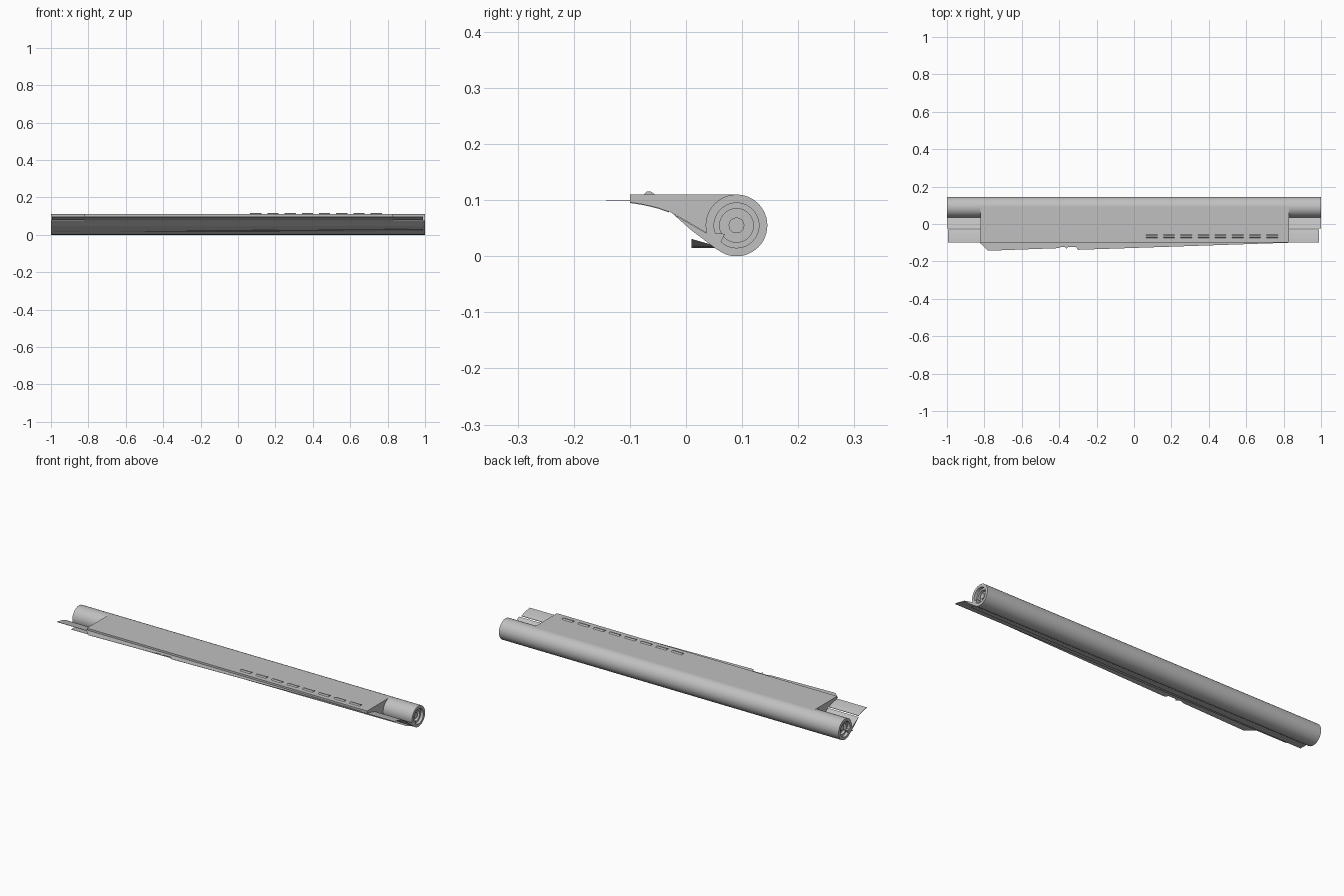
import bpy, bmesh, math

cube = bpy.data.objects.get("Cube")
if cube:
    bpy.data.objects.remove(cube, do_unlink=True)

grey = bpy.data.materials.new("light_grey")
grey.use_nodes = True
COLOUR = (0.53, 0.53, 0.53, 1)
grey.diffuse_color = COLOUR
grey.node_tree.nodes["Principled BSDF"].inputs["Base Color"].default_value = COLOUR

CY, CZ, R = 0.09, 0.055, 0.055


def finish(name, bm, smooth=False):
    bmesh.ops.recalc_face_normals(bm, faces=bm.faces)
    me = bpy.data.meshes.new(name)
    bm.to_mesh(me)
    bm.free()
    ob = bpy.data.objects.new(name, me)
    bpy.context.collection.objects.link(ob)
    me.materials.append(grey)
    if smooth:
        bpy.ops.object.select_all(action='DESELECT')
        ob.select_set(True)
        bpy.context.view_layer.objects.active = ob
        bpy.ops.object.shade_smooth_by_angle(angle=math.radians(30))
    return ob


def extrude_x(name, profile, x0, x1):
    """Solid with a (y, z) profile running along x."""
    bm = bmesh.new()
    face = bm.faces.new([bm.verts.new((x0, y, z)) for y, z in profile])
    new = bmesh.ops.extrude_face_region(bm, geom=[face])["geom"]
    moved = [v for v in new if isinstance(v, bmesh.types.BMVert)]
    bmesh.ops.translate(bm, verts=moved, vec=(x1 - x0, 0, 0))
    return finish(name, bm)


def plate(name, outline, z, thick):
    """Thin level plate with an (x, y) outline."""
    bm = bmesh.new()
    face = bm.faces.new([bm.verts.new((x, y, z)) for x, y in outline])
    new = bmesh.ops.extrude_face_region(bm, geom=[face])["geom"]
    moved = [v for v in new if isinstance(v, bmesh.types.BMVert)]
    bmesh.ops.translate(bm, verts=moved, vec=(0, 0, thick))
    return finish(name, bm)


def lathe_x(name, profile, sides=48):
    """Revolve (x, radius) points around the roller axis."""
    bm = bmesh.new()
    rings = []
    for x, r in profile:
        ring = []
        for i in range(sides):
            a = math.tau * i / sides
            ring.append(bm.verts.new((x, CY + r * math.cos(a), CZ + r * math.sin(a))))
        rings.append(ring)
    for a, b in zip(rings, rings[1:]):
        for i in range(sides):
            j = (i + 1) % sides
            bm.faces.new((a[i], a[j], b[j], b[i]))
    bm.faces.new(rings[0])
    bm.faces.new(rings[-1])
    return finish(name, bm, True)


# Roller with stepped recesses in both ends
end = [(0.97, 0.03), (0.985, 0.03), (0.985, 0.04), (1.0, 0.04), (1.0, R)]
lathe_x("roller", [(-x, r) for x, r in end] + end[::-1])
for side, name in ((-1, "left_hub"), (1, "right_hub")):
    lathe_x(name, [(side * 0.96, 0.014), (side * 0.985, 0.014)], 24)

# Flat-topped hood that curves under to the roller
under = [(-0.1, 0.097), (-0.075, 0.093), (-0.05, 0.087), (-0.03, 0.08)]
hood = [(CY, 0.11), (-0.1, 0.11)] + under + [(0.036, 0.042), (0.06, 0.06)]
extrude_x("hood", hood, -0.82, 0.83)

# Full-length tail below the hood, closing against the roller
tail = [(-0.024, 0.076), (0.037, 0.041), (0.07, 0.04), (0.055, 0.012), (0.01, 0.046)]
extrude_x("roller_tail", tail, -1, 1)

# Curved full-length lip under the hood edge
lip = under + [(y, z - 0.002) for y, z in reversed(under)]
extrude_x("curved_lip", lip, -0.995, 0.99)

# Tapered blade with a small notched section along its front edge
blade = [(-0.82, -0.09), (-0.82, -0.105), (-0.78, -0.143), (-0.4, -0.129),
         (-0.39, -0.122), (-0.37, -0.122), (-0.36, -0.132), (-0.35, -0.122),
         (-0.31, -0.122), (-0.3, -0.138), (0.83, -0.1), (0.83, -0.09)]
plate("tapered_blade", blade, 0.099, 0.001)

# Slightly twisted flap below the tail
bm = bmesh.new()
corners = [(-0.99, 0.01, 0.016), (0.99, 0.01, 0.031), (0.99, 0.055, 0.018), (-0.99, 0.055, 0.016)]
top = [bm.verts.new(c) for c in corners]
low = [bm.verts.new((x, y, z - 0.001)) for x, y, z in corners]
bm.faces.new(top)
bm.faces.new(low[::-1])
for i in range(4):
    j = (i + 1) % 4
    bm.faces.new((top[i], low[i], low[j], top[j]))
finish("lower_flap", bm)

# Row of raised bars on the hood
bar = [(-0.077, 0.109), (-0.07, 0.115), (-0.062, 0.115), (-0.054, 0.109)]
for i in range(8):
    x = 0.065 + i * 0.092
    extrude_x(f"raised_bar_{i + 1}", bar, x, x + 0.06)
